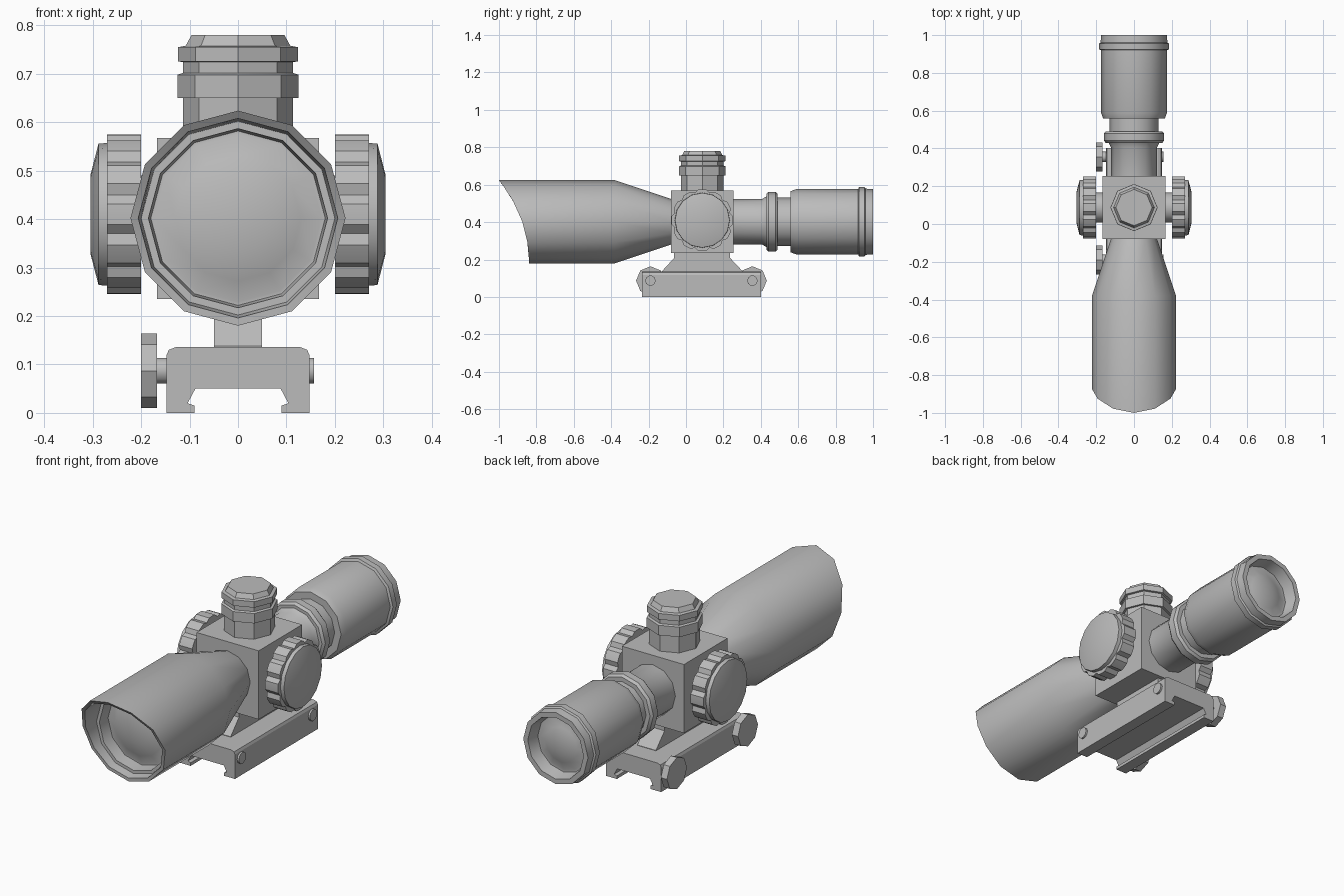
import bpy, bmesh, math
from mathutils import Matrix, Vector

if "Cube" in bpy.data.objects:
    bpy.data.objects.remove(bpy.data.objects["Cube"])

grey = bpy.data.materials.new("plain_grey")
grey.diffuse_color = (0.5, 0.5, 0.5, 1)
grey.use_nodes = True
grey.node_tree.nodes["Principled BSDF"].inputs["Base Color"].default_value = grey.diffuse_color

AXIS_Z = 0.402   # height of the optical axis
BOX_Y = 0.087    # centre of the turret housing


def finish(name, bm, angle=35):
    bmesh.ops.remove_doubles(bm, verts=bm.verts, dist=1e-5)
    bmesh.ops.recalc_face_normals(bm, faces=bm.faces)
    me = bpy.data.meshes.new(name)
    bm.to_mesh(me)
    bm.free()
    me.materials.append(grey)
    me.shade_smooth()
    me.set_sharp_from_angle(angle=math.radians(angle))
    ob = bpy.data.objects.new(name, me)
    bpy.context.collection.objects.link(ob)
    return ob


def lathe(name, profile, axis, origin, sides, angle=35, warp=None, radial=None):
    """Revolve (radius, distance) pairs about 'axis' through origin."""
    bm = bmesh.new()
    rings = []
    for k, (r, d) in enumerate(profile):
        ring = []
        for i in range(sides):
            a = 2 * math.pi * i / sides
            rr = r * (radial(i) if radial and k in (1, 2) else 1)
            u, v = rr * math.cos(a), rr * math.sin(a)
            co = {'X': (d, u, v), 'Y': (u, d, v), 'Z': (u, v, d)}[axis]
            p = Vector(co) + Vector(origin)
            ring.append(bm.verts.new(warp(k, p) if warp else p))
        rings.append(ring)
    for a, b in zip(rings, rings[1:]):
        for i in range(sides):
            j = (i + 1) % sides
            bm.faces.new((a[i], a[j], b[j], b[i]))
    return finish(name, bm, angle)


def prism(name, outline, axis, lo, hi):
    """Extrude a 2D outline: axis X takes (y, z), axis Y takes (x, z)."""
    bm = bmesh.new()
    put = (lambda p, t: (t, *p)) if axis == 'X' else (lambda p, t: (p[0], t, p[1]))
    f = bm.faces.new([bm.verts.new(put(p, lo)) for p in outline])
    ext = bmesh.ops.extrude_face_region(bm, geom=[f])
    move = Vector((hi - lo, 0, 0)) if axis == 'X' else Vector((0, hi - lo, 0))
    bmesh.ops.translate(bm, vec=move, verts=[v for v in ext['geom'] if isinstance(v, bmesh.types.BMVert)])
    return finish(name, bm, 20)


# Objective bell with curved sunshade rim and recessed domed lens
def shade_cut(k, p):
    if k in (2, 3):
        t = max(0, (p.z - 0.18) / 0.444)
        p.y = -0.84 - 0.16 * t ** 2.2
    return p


lathe("objective_bell",
      [(0, -0.05), (0.122, -0.05), (0.222, -0.84), (0.205, -0.84), (0.2, -0.8), (0.185, -0.8),
       (0.18, -0.77), (0.173, -0.74), (0.13, -0.758), (0.07, -0.772), (0, -0.777)][:2]
      + [(0.222, -0.84), (0.205, -0.84), (0.2, -0.8), (0.185, -0.8), (0.18, -0.74),
         (0.173, -0.74), (0.13, -0.758), (0.07, -0.772), (0, -0.777)],
      'Y', (0, 0, AXIS_Z), 12, warp=shade_cut).name = "sunshade_draft"
bpy.data.objects.remove(bpy.data.objects["sunshade_draft"])


def bell_cut(k, p):
    return shade_cut(2, p) if k in (3, 4) else p


lathe("objective_bell",
      [(0, -0.05), (0.122, -0.08), (0.222, -0.38), (0.222, -0.84), (0.206, -0.84),
       (0.2, -0.8), (0.185, -0.8), (0.18, -0.74), (0.173, -0.74), (0.13, -0.758),
       (0.07, -0.772), (0, -0.777)],
      'Y', (0, 0, AXIS_Z), 12, warp=bell_cut)

# Rear tube, zoom ring and eyepiece with recessed lens
lathe("eyepiece_tube",
      [(0, 0.2), (0.121, 0.2), (0.121, 0.405), (0.135, 0.43), (0.15, 0.43), (0.16, 0.442),
       (0.16, 0.478), (0.15, 0.49), (0.129, 0.49), (0.129, 0.558), (0.163, 0.558),
       (0.174, 0.588), (0.174, 0.92), (0.185, 0.925), (0.185, 0.955), (0.177, 0.96),
       (0.174, 1.0), (0.15, 1.0), (0.138, 0.94), (0.125, 0.94), (0.085, 0.956), (0.04, 0.965),
       (0, 0.967)],
      'Y', (0, 0, AXIS_Z), 12)

# Turret housing
prism("turret_housing", [(-0.167, 0.235), (0.167, 0.235), (0.167, 0.568), (-0.167, 0.568)],
      'Y', BOX_Y - 0.167, BOX_Y + 0.167)

# Elevation turret on top
lathe("top_turret",
      [(0, 0.55), (0.114, 0.55), (0.114, 0.65), (0.125, 0.65), (0.125, 0.698), (0.114, 0.702),
       (0.114, 0.724), (0.124, 0.726), (0.124, 0.755), (0.108, 0.758), (0.096, 0.78), (0, 0.78)],
      'Z', (0, BOX_Y, 0), 8)

# Knurled side knobs, clamp knobs and bolts
for s, side in ((-1, "left"), (1, "right")):
    o = (0, BOX_Y, 0.41)
    lathe(side + "_knob_hub", [(0, s * 0.15), (0.08, s * 0.15), (0.08, s * 0.21), (0, s * 0.21)],
          'X', o, 12)
    lathe(side + "_knob_grip", [(0, s * 0.2), (0.165, s * 0.2), (0.165, s * 0.27), (0, s * 0.27)],
          'X', o, 48, 25, radial=lambda i: 0.925 if i % 4 == 2 else 1.0)
    lathe(side + "_knob_cap",
          [(0, s * 0.26), (0.148, s * 0.26), (0.146, s * 0.288), (0.08, s * 0.305), (0, s * 0.305)],
          'X', o, 16)

for y, end in ((-0.19, "front"), (0.355, "rear")):
    o = (0, y, 0.087)
    lathe(end + "_clamp_knob", [(0, -0.2), (0.077, -0.2), (0.077, -0.167), (0, -0.167)], 'X', o, 8)
    lathe(end + "_clamp_bolt", [(0, -0.18), (0.028, -0.18), (0.028, 0.157), (0, 0.157)], 'X', o, 10, 40)

# Rail clamp base with dovetail slot, mirrored outline
half = [(0.088, 0.05), (0.104, 0.02), (0.09, 0.015), (0.09, 0), (0.148, 0),
        (0.148, 0.118), (0.143, 0.13), (0.128, 0.136)]
prism("rail_clamp", half + [(-x, z) for x, z in reversed(half)], 'Y', -0.235, 0.402)

# Pedestal between clamp and housing
prism("pedestal", [(-0.128, 0.13), (0.302, 0.13), (0.302, 0.138), (0.236, 0.208), (0.236, 0.24),
                   (-0.064, 0.24), (-0.064, 0.208), (-0.128, 0.138)], 'X', -0.05, 0.05)
